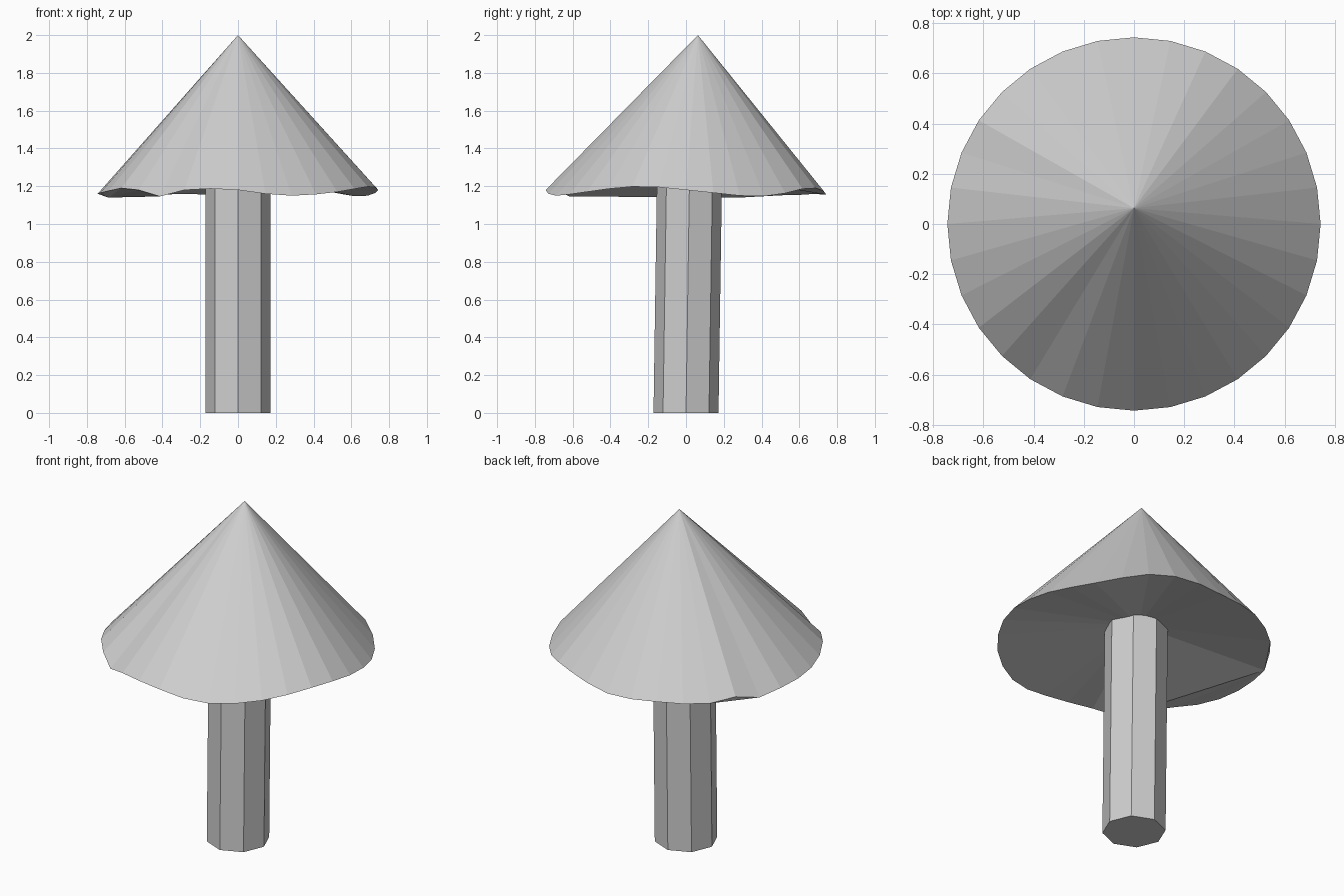
import bpy, bmesh, math

if "Cube" in bpy.data.objects:
    bpy.data.objects.remove(bpy.data.objects["Cube"])

grey = bpy.data.materials.new("mid grey")
grey.diffuse_color = (0.62, 0.62, 0.62, 1)
grey.use_nodes = True
grey.node_tree.nodes["Principled BSDF"].inputs["Base Color"].default_value = grey.diffuse_color


def ring(bm, n, radius, height, cy=0.0):
    """Ring of n vertices; height is a function of the index."""
    return [bm.verts.new((radius * math.cos(2 * math.pi * i / n),
                          cy + radius * math.sin(2 * math.pi * i / n),
                          height(i))) for i in range(n)]


def finish(bm, name):
    bmesh.ops.recalc_face_normals(bm, faces=bm.faces)
    mesh = bpy.data.meshes.new(name)
    bm.to_mesh(mesh)
    bm.free()
    mesh.materials.append(grey)
    obj = bpy.data.objects.new(name, mesh)
    bpy.context.collection.objects.link(obj)
    return obj


# Trunk: eight-sided prism leaning slightly to the back
bm = bmesh.new()
low = ring(bm, 8, 0.172, lambda i: 0.0)
high = ring(bm, 8, 0.172, lambda i: 1.28, 0.019)
for i in range(8):
    j = (i + 1) % 8
    bm.faces.new((low[i], low[j], high[j], high[i]))
bm.faces.new(low[::-1])
bm.faces.new(high)
finish(bm, "trunk")

# Canopy: cone with an off-centre tip and an uneven rim, counted from +x
rim_z = [1.18, 1.165, 1.15, 1.147, 1.163, 1.186, 1.19, 1.175,
         1.155, 1.155, 1.16, 1.155, 1.153, 1.175, 1.14, 1.155,
         1.16, 1.165, 1.175, 1.19, 1.18, 1.146, 1.18, 1.187,
         1.18, 1.16, 1.15, 1.157, 1.17, 1.186, 1.198, 1.195]
bm = bmesh.new()
rim = ring(bm, 32, 0.743, lambda i: rim_z[i])
tip = bm.verts.new((0, 0.063, 2.0))
for i in range(32):
    bm.faces.new((rim[i], rim[(i + 1) % 32], tip))

# Hollow underside: shallow fan that spans some raised stretches of the rim
centre = bm.verts.new((0, 0.04, 1.275))
chords = {12: 14, 14: 21}
i = 0
while i < 32:
    j = chords.get(i, i + 1)
    bm.faces.new((rim[j % 32], rim[i], centre))
    for k in range(i + 1, j):
        bm.faces.new((rim[i], rim[(k + 1) % 32], rim[k]))
    i = j
finish(bm, "canopy")
